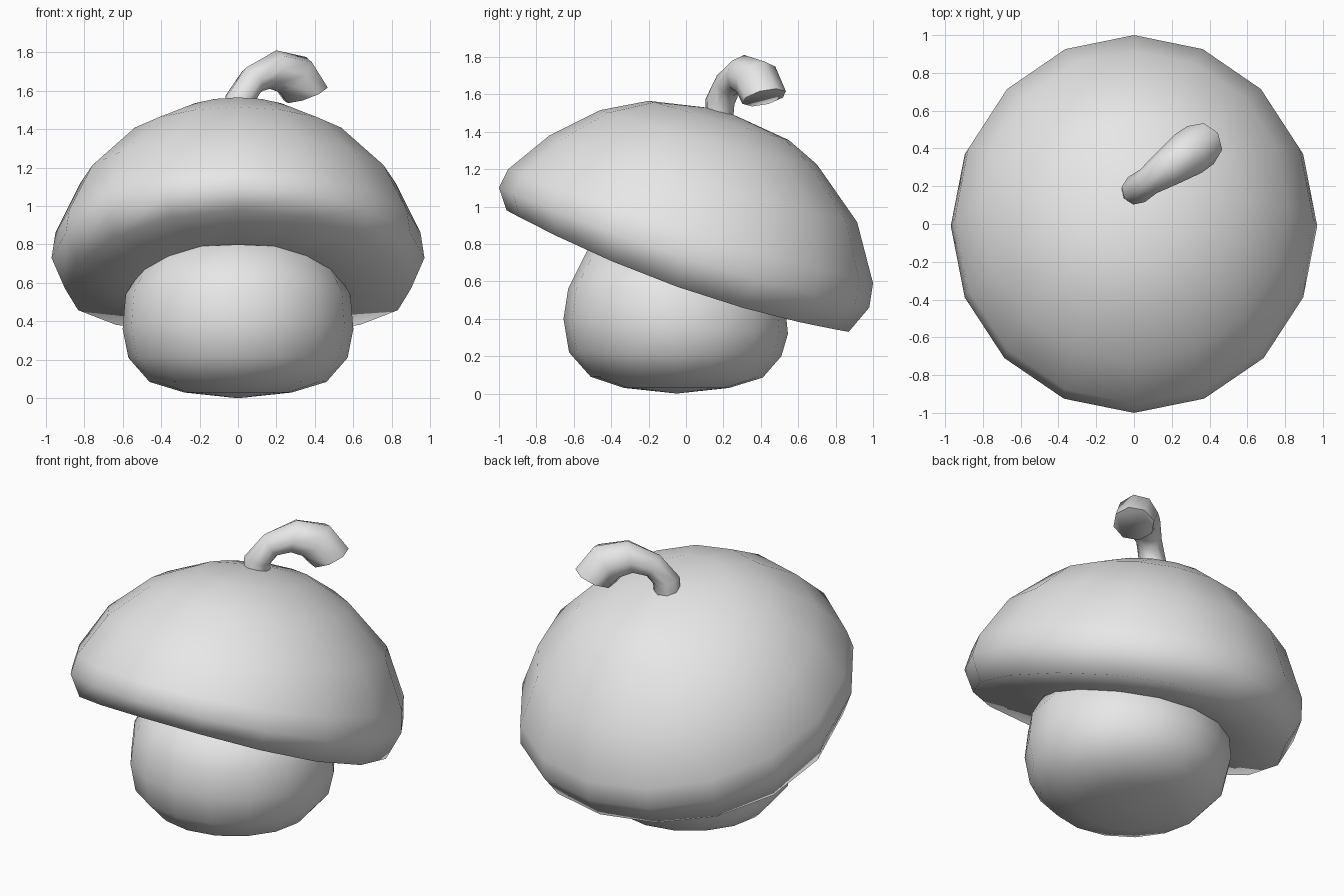
import bpy, bmesh, math
from mathutils import Vector

if "Cube" in bpy.data.objects:
    bpy.data.objects.remove(bpy.data.objects["Cube"], do_unlink=True)

grey = bpy.data.materials.new("light_grey")
grey.use_nodes = True
grey.diffuse_color = (0.8, 0.8, 0.8, 1)
grey.node_tree.nodes["Principled BSDF"].inputs["Base Color"].default_value = (0.8, 0.8, 0.8, 1)


def skin(name, rings, start=None, end=None):
    """Bridge rings of points; close each end with a pole point or an n-gon."""
    bm = bmesh.new()
    loops = [[bm.verts.new(p) for p in ring] for ring in rings]
    n = len(loops[0])
    for a, b in zip(loops, loops[1:]):
        for i in range(n):
            j = (i + 1) % n
            bm.faces.new((a[i], a[j], b[j], b[i]))
    for loop, pole in ((loops[0], start), (loops[-1], end)):
        if pole is None:
            bm.faces.new(loop)
        else:
            tip = bm.verts.new(pole)
            for i in range(n):
                bm.faces.new((loop[i], loop[(i + 1) % n], tip))
    bmesh.ops.recalc_face_normals(bm, faces=bm.faces)
    mesh = bpy.data.meshes.new(name)
    bm.to_mesh(mesh)
    bm.free()
    mesh.materials.append(grey)
    obj = bpy.data.objects.new(name, mesh)
    bpy.context.collection.objects.link(obj)
    bpy.ops.object.select_all(action='DESELECT')
    obj.select_set(True)
    bpy.context.view_layer.objects.active = obj
    bpy.ops.object.shade_smooth_by_angle(angle=math.radians(75))
    return obj


def bent_ring(yf, zf, yb, zb, half_width, z_side, sides=16):
    """Tilted oval through a front point and a back point, sagging at the sides."""
    mid, rad = (yf + yb) / 2, (yb - yf) / 2
    slope, sag = (zf - zb) / 2, (zf + zb) / 2 - z_side
    pts = []
    for i in range(sides):
        t = math.tau * i / sides
        c = math.cos(t)
        pts.append((half_width * math.sin(t), mid - rad * c, z_side + slope * c + sag * c * c))
    return pts


# Cap: front y, z, back y, z, half width, side z
cap = [
    (-0.48, 0.80, 0.45, 0.45, 0.50, 0.58),
    (-0.96, 0.98, 0.87, 0.33, 0.90, 0.57),
    (-1.00, 1.10, 0.98, 0.46, 0.97, 0.73),
    (-0.95, 1.20, 1.00, 0.59, 0.95, 0.86),
    (-0.73, 1.38, 0.915, 0.917, 0.82, 1.12),
    (-0.46, 1.515, 0.70, 1.225, 0.58, 1.35),
    (-0.20, 1.565, 0.55, 1.355, 0.32, 1.46),
]
skin("cap", [bent_ring(*r) for r in cap], (0, 0, 0.62), (0, 0.19, 1.52))

# Foot: rounded body under the cap
foot = [
    (-0.33, 0.03, 0.23, 0.03, 0.28, 0.03),
    (-0.51, 0.09, 0.41, 0.085, 0.46, 0.085),
    (-0.625, 0.22, 0.51, 0.20, 0.57, 0.21),
    (-0.655, 0.40, 0.545, 0.32, 0.60, 0.36),
    (-0.63, 0.56, 0.53, 0.47, 0.585, 0.54),
    (-0.51, 0.80, 0.43, 0.62, 0.49, 0.70),
]
skin("foot", [bent_ring(*r) for r in foot], (0, -0.05, 0), (0, -0.05, 0.75))

# Stalk: hooked tube in a slanted plane; outer s, z, inner s, z
along, across = Vector((0.82, 0.57, 0)), Vector((-0.57, 0.82, 0))
base, up = Vector((0.01, 0.18, 0)), Vector((0, 0, 1))
hook = [
    (-0.08, 1.47, 0.07, 1.45),
    (-0.075, 1.58, 0.08, 1.54),
    (0.04, 1.72, 0.12, 1.59),
    (0.23, 1.81, 0.19, 1.61),
    (0.42, 1.775, 0.255, 1.59),
    (0.53, 1.63, 0.305, 1.535),
]
rings = []
for so, zo, si, zi in hook:
    a, b = base + along * so + up * zo, base + along * si + up * zi
    half = (a - b) / 2
    rings.append([(a + b) / 2 + half * math.cos(t) + across * half.length * math.sin(t)
                  for t in (math.tau * k / 8 for k in range(8))])
skin("stalk", rings)
